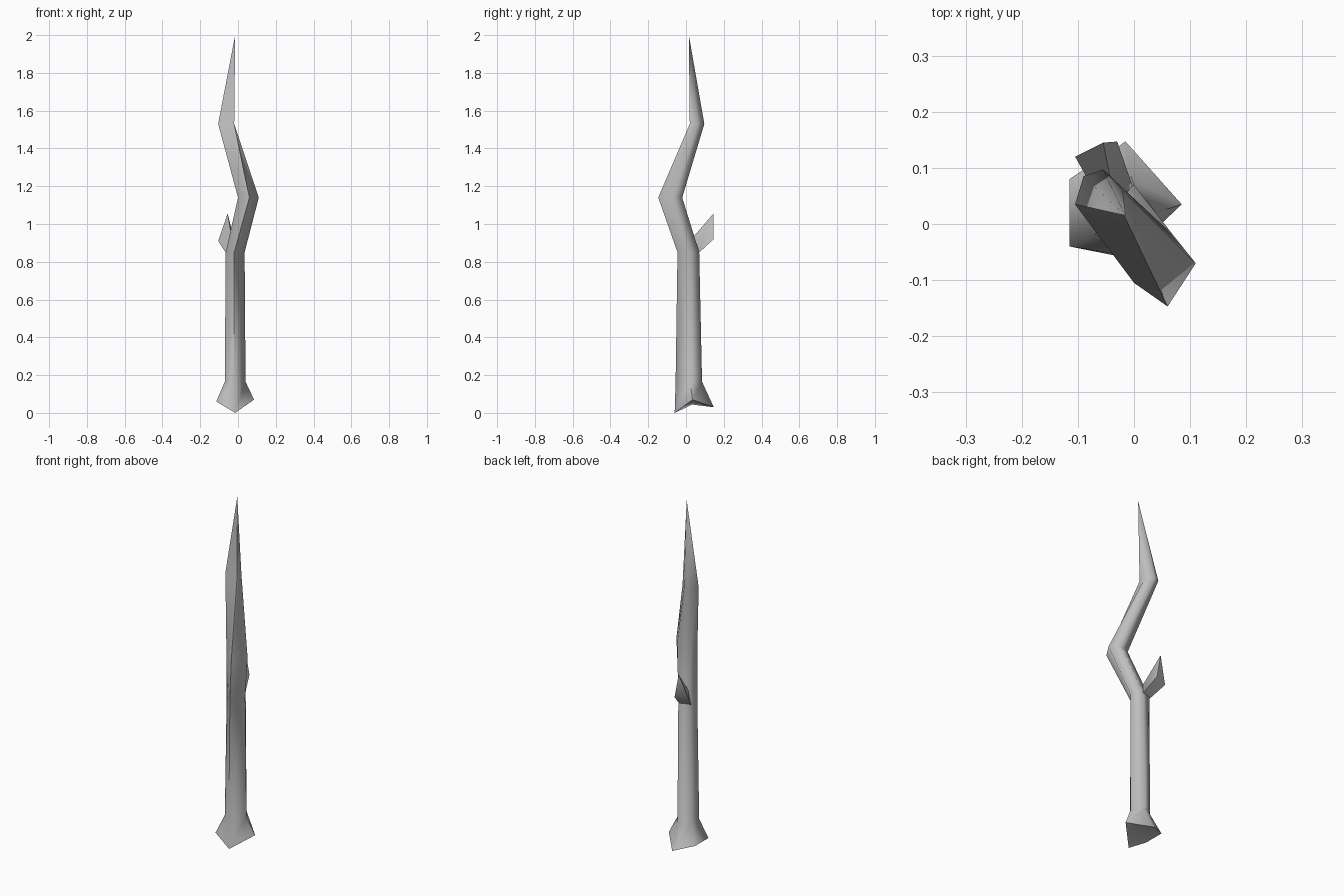
import bpy
import bmesh
import math
from mathutils import Vector

cube = bpy.data.objects.get("Cube")
if cube:
    bpy.data.objects.remove(cube, do_unlink=True)

# One plain grey for the whole branch
grey = bpy.data.materials.new("branch_grey")
grey.use_nodes = True
colour = (0.52, 0.52, 0.52, 1)
grey.diffuse_color = colour
bsdf = grey.node_tree.nodes["Principled BSDF"]
bsdf.inputs["Base Color"].default_value = colour
bsdf.inputs["Roughness"].default_value = 0.8


def loft(name, rings, tip=None):
    """Skin a list of equal-sided rings, closing the end with a cap or a tip."""
    bm = bmesh.new()
    loops = [[bm.verts.new(p) for p in ring] for ring in rings]
    n = len(loops[0])
    for low, high in zip(loops, loops[1:]):
        for i in range(n):
            j = (i + 1) % n
            bm.faces.new((low[i], low[j], high[j], high[i]))
    # Start cap fans from its centre, as the outline is not flat
    centre = bm.verts.new(sum((Vector(p) for p in rings[0]), Vector()) / n)
    for i in range(n):
        bm.faces.new((loops[0][(i + 1) % n], loops[0][i], centre))
    if tip:
        point = bm.verts.new(tip)
        for i in range(n):
            bm.faces.new((loops[-1][i], loops[-1][(i + 1) % n], point))
    else:
        bm.faces.new(loops[-1])
    bmesh.ops.recalc_face_normals(bm, faces=bm.faces)
    mesh = bpy.data.meshes.new(name)
    bm.to_mesh(mesh)
    bm.free()
    mesh.materials.append(grey)
    obj = bpy.data.objects.new(name, mesh)
    bpy.context.collection.objects.link(obj)
    bpy.ops.object.select_all(action="DESELECT")
    obj.select_set(True)
    bpy.context.view_layer.objects.active = obj
    bpy.ops.object.shade_smooth_by_angle(angle=math.radians(80))
    return obj


def level(z, outline):
    return [(x, y, z) for x, y in outline]


# Five-sided crooked stem: flared foot, straight shaft, two bends and a spike
foot = [(-0.115, -0.04, 0.06), (-0.015, -0.06, 0.0), (0.085, 0.035, 0.07),
        (-0.015, 0.147, 0.03), (-0.115, 0.08, 0.06)]
ankle = level(0.165, [(-0.07, -0.02), (-0.02, -0.055), (0.04, 0.02),
                      (-0.005, 0.085), (-0.065, 0.05)])
fork = level(0.85, [(-0.065, -0.01), (-0.02, -0.045), (0.035, 0.015),
                    (0.0, 0.07), (-0.055, 0.055)])
lower_bend = level(1.14, [(0.0, -0.105), (0.06, -0.147), (0.11, -0.07),
                          (0.07, -0.02), (0.0, -0.05)])
upper_bend = level(1.53, [(-0.105, 0.035), (-0.02, 0.02), (-0.02, 0.06),
                          (-0.055, 0.097), (-0.09, 0.085)])
loft("stem", [foot, ankle, fork, lower_bend, upper_bend], tip=(-0.015, 0.015, 2.0))

# Short broken side twig with a slanted end, rooted inside the stem
root = [(-0.06, 0.04, 0.84), (0.0, 0.06, 0.84), (-0.03, 0.02, 0.91)]
end = [(-0.105, 0.12, 0.91), (-0.03, 0.147, 0.92), (-0.055, 0.145, 1.055)]
loft("side_twig", [root, end])
